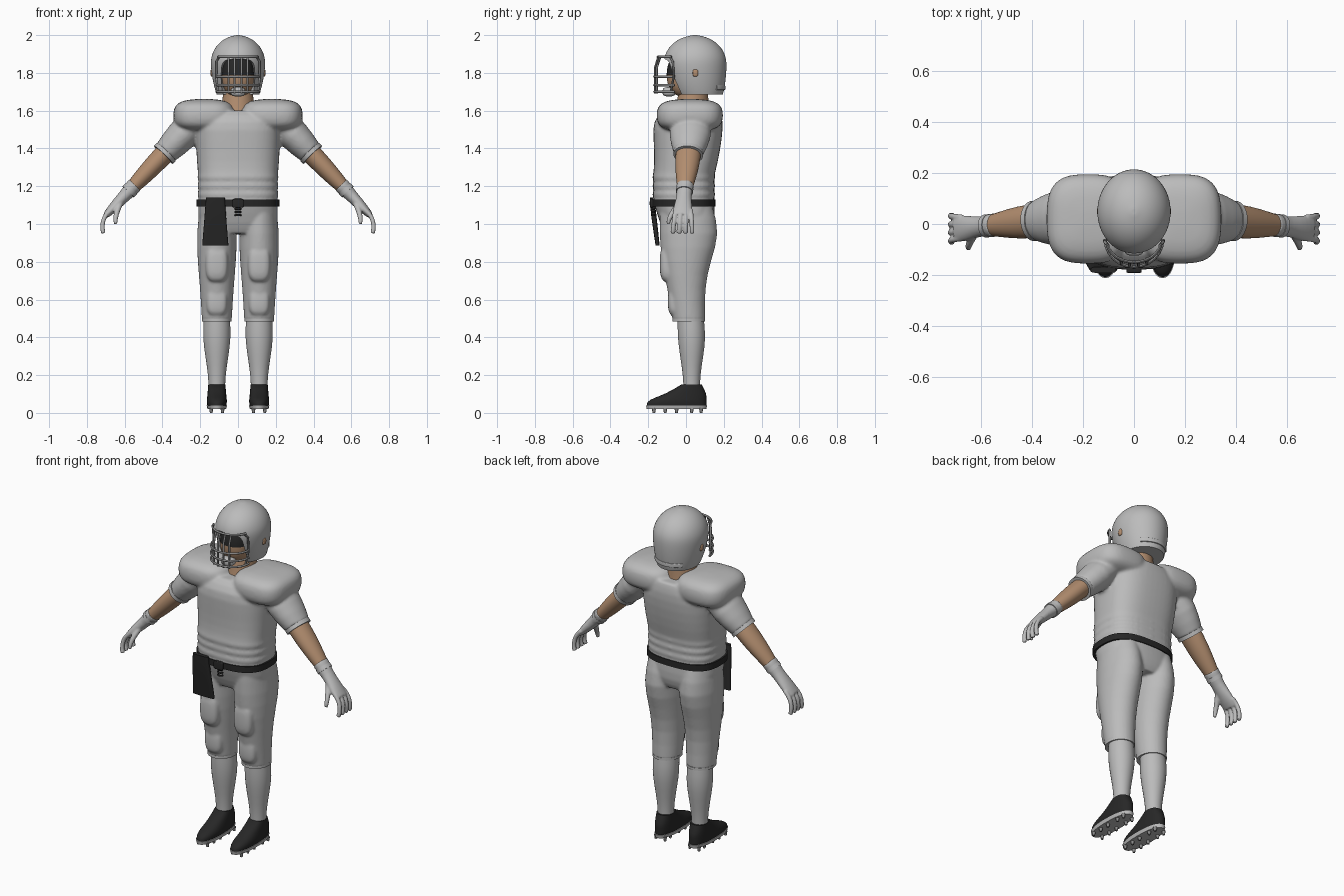
import bpy, bmesh, math
from mathutils import Vector

cube = bpy.data.objects.get("Cube")
if cube:
    bpy.data.objects.remove(cube, do_unlink=True)

X, Y, Z = Vector((1, 0, 0)), Vector((0, 1, 0)), Vector((0, 0, 1))
LEG = .112  # sideways distance of each leg from the middle
BAR = .006  # radius of the face mask wire


def material(name, *rgb):
    mat = bpy.data.materials.new(name)
    mat.use_nodes = True
    mat.diffuse_color = (*rgb, 1)
    shader = mat.node_tree.nodes["Principled BSDF"]
    shader.inputs["Base Color"].default_value = (*rgb, 1)
    return mat


GREY = material("cloth grey", .5, .5, .5)
SKIN = material("skin", .45, .27, .16)
BLACK = material("black", .02, .02, .02)
METAL = material("mask grey", .25, .25, .25)


def signed_power(value, power):
    return math.copysign(abs(value) ** (2 / power), value)


def loft(bm, rings, axis=None, ref=Y, power=2, pair=False, sides=20):
    """Closed skin over rings (x, y, z, width[, depth]); depth lies along ref."""
    layers = bm.edges.layers.float
    crease = layers.get("crease_edge") or layers.new("crease_edge")
    mids = [Vector(ring[:3]) for ring in rings]
    last = len(rings) - 1
    for side in (1, -1) if pair else (1,):
        loops = []
        for i, ring in enumerate(rings):
            along = axis or (mids[min(i + 1, last)] - mids[max(i - 1, 0)]).normalized()
            depth = (ref - along * ref.dot(along)).normalized()
            width = depth.cross(along)
            loop = []
            for k in range(sides):
                angle = math.tau * k / sides
                p = (mids[i] + width * ring[3] * signed_power(math.cos(angle), power)
                     + depth * ring[-1] * signed_power(math.sin(angle), power))
                loop.append(bm.verts.new((p.x * side, p.y, p.z)))
            loops.append(loop)
        for low, high in zip(loops, loops[1:]):
            for k in range(sides):
                n = (k + 1) % sides
                bm.faces.new((low[k], low[n], high[n], high[k]))
        for loop in (loops[0], loops[-1]):
            for edge in bm.faces.new(loop).edges:
                edge[crease] = 1


def column(bm, x, rows, **options):
    """Upright skin over level rows (z, y, width[, depth])."""
    loft(bm, [(x, y, z, *size) for z, y, *size in rows], Z, **options)


def block(bm, centre, size, power=3, steps=10, **options):
    """Rounded block; a higher power is boxier."""
    rows = []
    for i in range(steps + 1):
        angle = 1.5 * (2 * i / steps - 1)
        scale = signed_power(math.cos(angle), power)
        z = centre[2] + size[2] * signed_power(math.sin(angle), power)
        rows.append((z, centre[1], size[0] * scale, size[1] * scale))
    column(bm, centre[0], rows, power=power, **options)


def arm(bm, rows):
    """Mirrored limb along the line from shoulder to wrist; rows (share, width, depth)."""
    shoulder, wrist = Vector((.22, .03, 1.55)), Vector((.6, -.01, 1.15))
    loft(bm, [(*shoulder.lerp(wrist, share), w, d) for share, w, d in rows], pair=True)


def arc(rx, ry, cy, z, span, *size, steps=12):
    """Rings along a level arc bulging to the front, or to the back if ry is negative."""
    angles = [span * (2 * i / steps - 1) for i in range(steps + 1)]
    return [(rx * math.sin(a), cy - ry * math.cos(a), z, *size) for a in angles]


def part(name, mat, bm, subdiv=1, voxel=0, cutter=None):
    """Turn a bmesh into a finished, smoothly shaded object."""
    bmesh.ops.recalc_face_normals(bm, faces=bm.faces)
    mesh = bpy.data.meshes.new(name)
    bm.to_mesh(mesh)
    bm.free()
    mesh.materials.append(mat)
    ob = bpy.data.objects.new(name, mesh)
    bpy.context.scene.collection.objects.link(ob)
    if subdiv:
        ob.modifiers.new("round", "SUBSURF").levels = subdiv
    if voxel:
        remesh = ob.modifiers.new("blend", "REMESH")
        remesh.mode, remesh.voxel_size = "VOXEL", voxel
        soften = ob.modifiers.new("soften", "SMOOTH")
        soften.factor, soften.iterations = .5, 4
    if cutter:
        cut = ob.modifiers.new("cut", "BOOLEAN")
        cut.operation, cut.solver, cut.object = "DIFFERENCE", "EXACT", cutter
    bpy.context.view_layer.update()
    graph = bpy.context.evaluated_depsgraph_get()
    baked = bpy.data.meshes.new_from_object(ob.evaluated_get(graph))
    ob.modifiers.clear()
    ob.data = baked
    baked.shade_smooth()
    baked.set_sharp_from_angle(angle=math.radians(45))
    return ob


def single(name, mat, shape, *args, subdiv=1, **options):
    """Object made of one skin, built by the given shape function."""
    bm = bmesh.new()
    shape(bm, *args, **options)
    return part(name, mat, bm, subdiv)


# Jersey: creased waist, chest, shoulder pads and sleeves in one skin
bm = bmesh.new()
torso = []
for i in range(17):
    fold = .004 * math.sin(i * math.tau / 4.5)
    torso.append((1.1 + i / 100, -.012, .213 + fold, .164 + fold))
torso += [(1.32, 0, .218, .168), (1.45, .01, .225, .182), (1.55, .01, .23, .188), (1.6, .03, .16, .15)]
column(bm, 0, torso, power=2.7, sides=28)
block(bm, (.18, .02, 1.575), (.165, .178, .087), pair=True, sides=28)
arm(bm, [(0, .08, .1), (.2, .09, .12), (.43, .067, .08)])
part("jersey", GREY, bm, voxel=.009)
single("sleeve_cuffs", GREY, arm, [(share, .07, .08) for share in (.42, .46)])

# Pants: hips, legs, thigh and knee pads in one skin
bm = bmesh.new()
column(bm, 0, [(.95, .01, .18, .12), (1, .01, .215, .148), (1.11, -.01, .211, .16)], power=2.6, sides=28)
column(bm, LEG, [(.49, .015, .08, .087), (.66, 0, .09, .1), (.8, 0, .103, .13),
                 (.95, .02, .11, .165), (1.1, 0, .09, .14)], pair=True)
block(bm, (LEG, -.09, .79), (.062, .05, .1), pair=True)
block(bm, (LEG, -.05, .59), (.058, .047, .08), pair=True)
part("pants", GREY, bm, voxel=.008)
single("pant_hems", GREY, column, LEG, [(z, .015, .08, .088) for z in (.485, .5)], pair=True)

# Socks
single("socks", GREY, column, LEG, [(.12, .03, .044), (.2, .03, .046), (.3, .03, .062),
                                    (.4, .03, .076), (.5, .025, .07)], pair=True)

# Shoes with soles and cleats
single("shoes", BLACK, column, LEG, [(.035, -.05, .05, .16), (.06, -.05, .055, .16), (.08, -.03, .052, .14),
                                     (.1, 0, .05, .11), (.15, .03, .046, .055)], power=2.4, pair=True)
single("soles", GREY, column, LEG, [(.02, -.05, .05, .16), (.04, -.05, .055, .164)], power=2.4, pair=True)
bm = bmesh.new()
for y in (-.17, -.11, -.05, .03, .08):
    for shift in (-.03, .03):
        column(bm, LEG + shift, [(0, y, .007), (.025, y, .011)], pair=True, sides=8)
part("cleats", METAL, bm, 0)

# Belt, buckle, laces and hanging towel
single("belt", BLACK, column, 0, [(z, -.012, .221, .168) for z in (1.093, 1.13)], power=2.7, sides=28)
bm = bmesh.new()
block(bm, (0, -.182, 1.11), (.03, .01, .024), power=6)
for i in range(3):
    loft(bm, arc(.014, .012, -.165, 1.08 - i / 60, math.pi / 2, .005), ref=Z, sides=8)
part("buckle_and_laces", BLACK, bm, 0)
single("towel", BLACK, column, -.12, [(1.14, -.18, .05, .012), (1.06, -.173, .056, .015),
                                      (.885, -.15, .07, .011)], power=4)

# Forearms
single("forearms", SKIN, arm, [(.4, .055, .068), (.6, .053, .066), (.8, .044, .05), (.95, .032, .037)])

# Gloves: cuff, palm, four curled fingers and a thumb
bm = bmesh.new()
arm(bm, [(.86, .042, .047), (.9, .042, .046), (1, .033, .038), (1.1, .03, .046),
         (1.2, .024, .053), (1.26, .017, .05)])
for i in range(4):
    y = .026 - .027 * i
    curl = [(.62 + math.cos(a) / 10, y * (1.2 - a / 5), .99 + math.sin(a) / 10, .013)
            for a in (1, .6, .2, -.2, -.4)]
    loft(bm, curl, pair=True, sides=10)
loft(bm, [(.62, -.03, 1.12, .018), (.64, -.065, 1.07, .016), (.65, -.09, 1.03, .014),
          (.648, -.095, 1, .01)], ref=X, pair=True, sides=10)
part("gloves", GREY, bm, voxel=.005)
single("wristbands", GREY, arm, [(share, .043, .046) for share in (.91, .95)])

# Neck, and head with a dark upper face
single("neck", SKIN, column, 0, [(1.54, .03, .1), (1.62, .035, .086), (1.75, .04, .075)])
head = single("head", SKIN, block, (0, 0, 1.79), (.09, .105, .12), power=2.3, subdiv=2)
head.data.materials.append(BLACK)
for face in head.data.polygons:
    face.material_index = int(face.center.z > 1.79)

# Helmet with a cut face opening, bumper, ear holes and chin cup
cutter = single("face_cutter", GREY, block, (0, -.15, 1.735), (.093, .15, .138), power=5)
cutter.hide_render = True
bm = bmesh.new()
dome = [(1.85 + .15 * math.sin(a), .048, .147 * math.cos(a), .169 * math.cos(a))
        for a in (0, .3, .6, .9, 1.2, 1.5)]
column(bm, 0, [(1.685, .068, .113, .127), (1.71, .064, .122, .139), (1.77, .055, .137, .157)] + dome, sides=32)
part("helmet", GREY, bm, 2, cutter=cutter)
bpy.data.objects.remove(cutter, do_unlink=True)
single("helmet_bumper", GREY, loft, arc(.124, -.142, .062, 1.722, .8, .005, .012), ref=Z, power=4)
single("ear_holes", SKIN, block, (.136, .05, 1.8), (.01, .015, .02), pair=True)
single("chin_cup", GREY, block, (0, -.09, 1.7), (.04, .035, .025))

# Face mask: level hoops, upright bars and side frames
bm = bmesh.new()
for z in (1.7, 1.735, 1.78):
    loft(bm, arc(.113, .108, -.06, z, math.pi / 2, BAR), ref=Z, sides=8)
loft(bm, arc(.108, .088, -.062, 1.885, 1.4, BAR), ref=Z, sides=8)
for x in (.018, .05):
    y = -.06 - .105 * math.sqrt(1 - (x / .113) ** 2)
    column(bm, x, [(1.885, y + .018, BAR), (1.83, y, BAR), (1.69, y, BAR)], pair=True, sides=8)
loft(bm, [(.1, -.085, 1.885, BAR), (.115, -.07, 1.86, BAR), (.116, -.065, 1.78, BAR),
          (.105, -.08, 1.7, BAR)], pair=True, sides=8)
part("face_mask", METAL, bm, 0)
